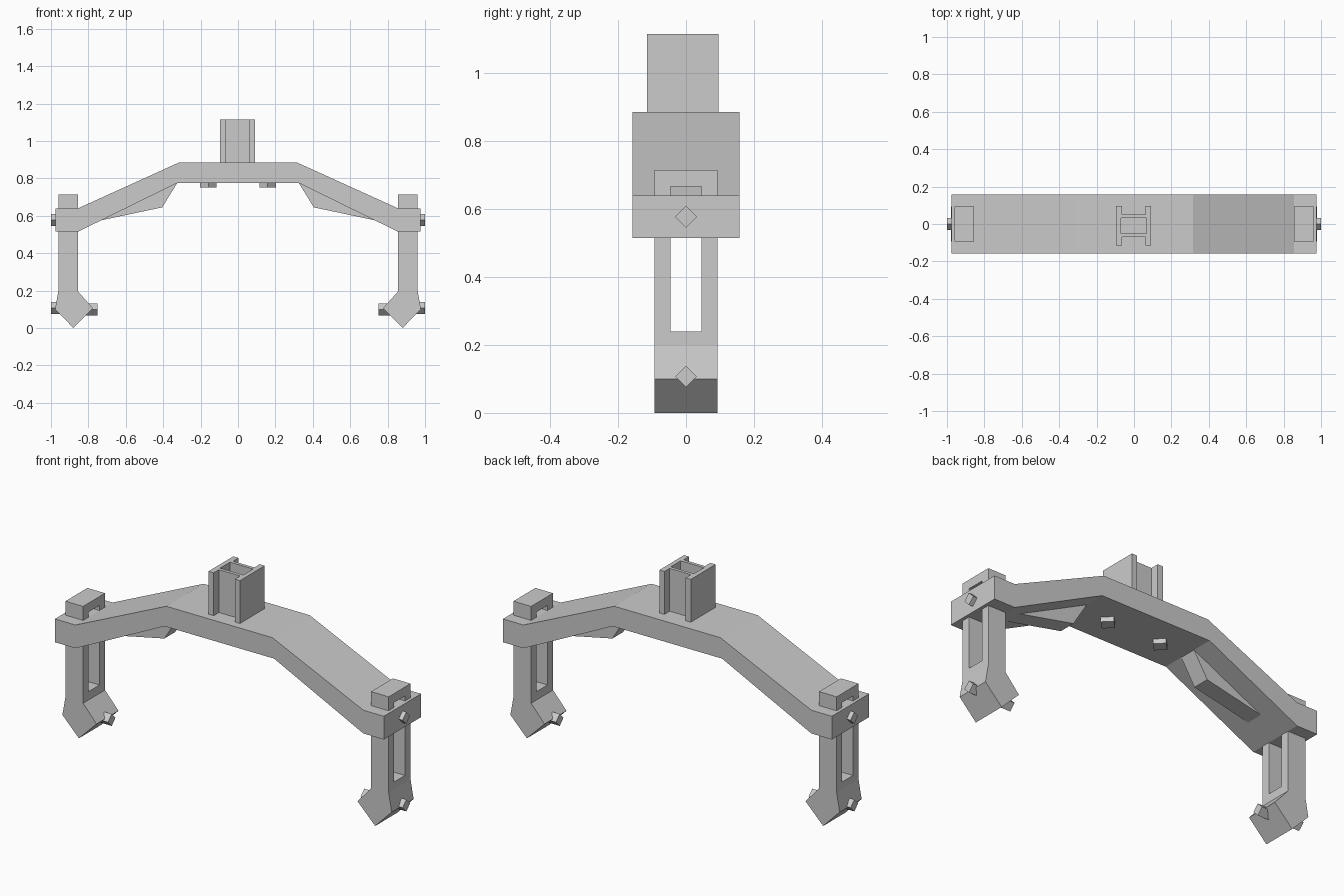
import bpy, bmesh

if "Cube" in bpy.data.objects:
    bpy.data.objects.remove(bpy.data.objects["Cube"])


def prism(name, pts, axis, a, b):
    """Extrude a 2D outline along an axis from a to b."""
    place = {'X': lambda u, v, d: (d, u, v),
             'Y': lambda u, v, d: (u, d, v),
             'Z': lambda u, v, d: (u, v, d)}[axis]
    bm = bmesh.new()
    lo = [bm.verts.new(place(u, v, a)) for u, v in pts]
    hi = [bm.verts.new(place(u, v, b)) for u, v in pts]
    n = len(pts)
    bm.faces.new(lo)
    bm.faces.new(hi)
    for i in range(n):
        j = (i + 1) % n
        bm.faces.new((lo[i], lo[j], hi[j], hi[i]))
    bmesh.ops.recalc_face_normals(bm, faces=bm.faces)
    me = bpy.data.meshes.new(name)
    bm.to_mesh(me)
    bm.free()
    ob = bpy.data.objects.new(name, me)
    bpy.context.collection.objects.link(ob)
    return ob


def rect(u0, u1, v0, v1):
    return [(u0, v0), (u1, v0), (u1, v1), (u0, v1)]


def diamond(u, v, r):
    return [(u + r, v), (u, v + r), (u - r, v), (u, v - r)]


def cut(ob, cutter):
    mod = ob.modifiers.new("cut", 'BOOLEAN')
    mod.operation = 'DIFFERENCE'
    mod.solver = 'EXACT'
    mod.object = cutter
    cutter.hide_render = True
    cutter.hide_set(True)


# Arched crossbeam
half = [(0.315, 0.885), (0.855, 0.64), (0.977, 0.64),
        (0.977, 0.515), (0.855, 0.515), (0.325, 0.775)]
prism("arched_beam", half + [(-x, z) for x, z in reversed(half)], 'Y', -0.158, 0.158)

leg_pts = [(0.855, 0.715), (0.96, 0.715), (0.96, 0.2), (0.978, 0.1),
           (0.88, 0.0), (0.775, 0.105), (0.855, 0.195)]
rib_pts = [(0.315, 0.79), (0.325, 0.775), (0.405, 0.645), (0.75, 0.572), (0.75, 0.59)]

for s, side in ((1, "right"), (-1, "left")):
    def mirror(pts):
        return [(s * x, z) for x, z in pts]

    # Slotted leg passing through the beam end
    leg = prism(side + "_leg", mirror(leg_pts), 'Y', -0.093, 0.093)
    slot = prism(side + "_slot_cutter", rect(-0.046, 0.046, 0.24, 0.667), 'X', s * 0.8, s * 1.1)
    cut(leg, slot)

    # Stiffening rib under the sloped part
    prism(side + "_rib", mirror(rib_pts), 'Y', -0.046, 0.046)

    # Four-sided bolts: beam end, foot outside, foot inside, underside
    prism(side + "_beam_bolt", diamond(0, 0.577, 0.032), 'X', s * 0.96, s * 1.0)
    prism(side + "_foot_outer_bolt", diamond(0, 0.107, 0.032), 'X', s * 0.93, s * 1.0)
    prism(side + "_foot_inner_bolt", diamond(0, 0.098, 0.032), 'X', s * 0.75, s * 0.84)
    prism(side + "_underside_bolt", diamond(s * 0.158, 0, 0.044), 'Z', 0.75, 0.79)

# Upright channel post: hollow, with recessed front and back panels
post = prism("mounting_post",
             [(-0.095, -0.115), (-0.064, -0.115), (-0.064, -0.07), (0.062, -0.07),
              (0.062, -0.115), (0.092, -0.115), (0.092, 0.095), (0.062, 0.095),
              (0.062, 0.05), (-0.064, 0.05), (-0.064, 0.095), (-0.095, 0.095)],
             'Z', 0.87, 1.115)
cut(post, prism("post_hollow_cutter", rect(-0.07, 0.068, -0.052, 0.032), 'Z', 0.885, 1.2))
